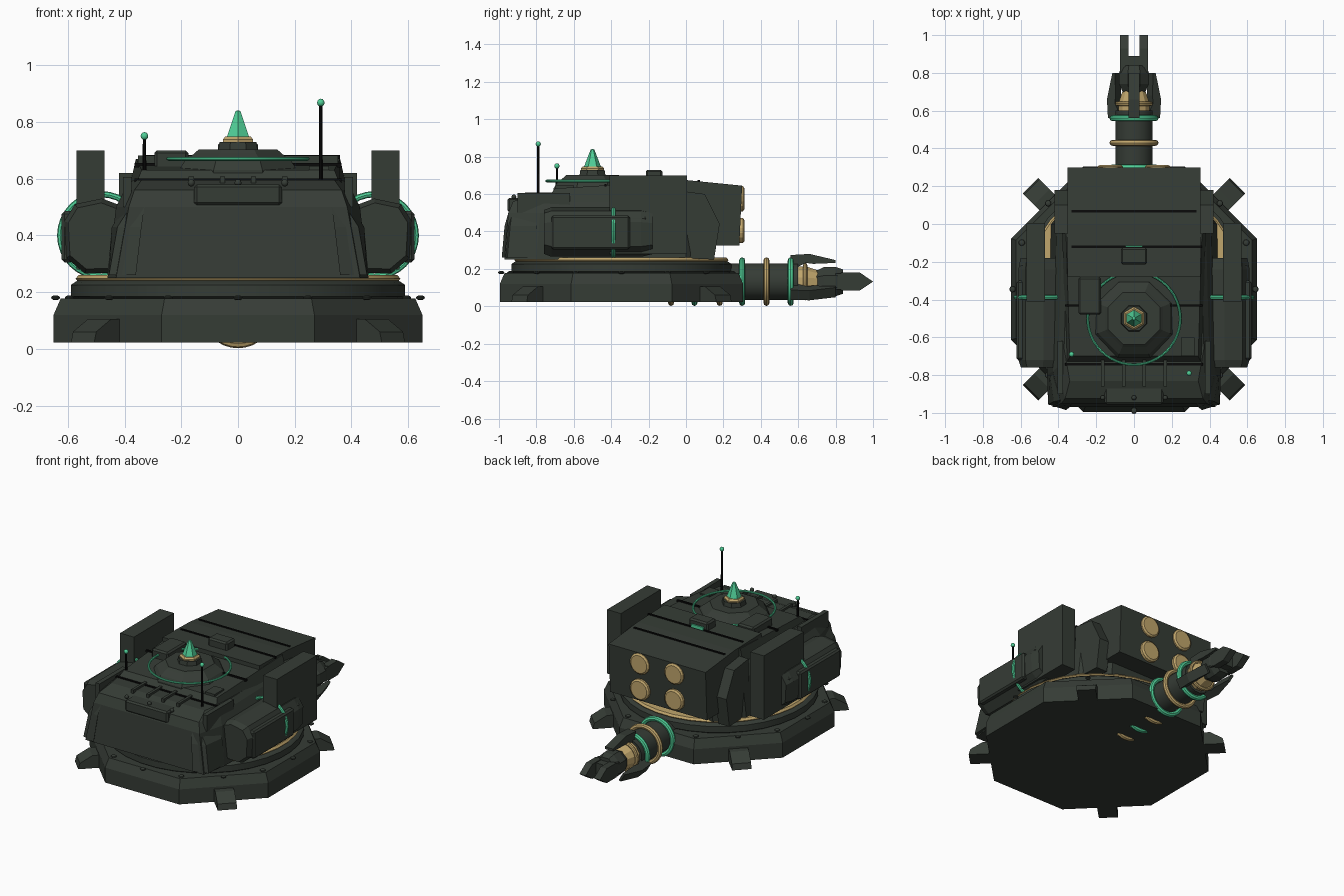
import bpy, bmesh, math
from mathutils import Matrix, Vector

if "Cube" in bpy.data.objects:
    bpy.data.objects.remove(bpy.data.objects["Cube"])

CY = -0.345          # centre of the base in y
BZ = 0.132           # barrel axis height


def material(name, rgb):
    m = bpy.data.materials.new(name)
    m.diffuse_color = (*rgb, 1)
    m.use_nodes = True
    m.node_tree.nodes["Principled BSDF"].inputs["Base Color"].default_value = m.diffuse_color
    return m


DARK = material("dark green grey", (0.036, 0.045, 0.036))
BLACK = material("black", (0.003, 0.003, 0.003))
GOLD = material("dull gold", (0.53, 0.38, 0.15))
GREEN = material("bright green", (0.08, 0.62, 0.31))
ALONG_Y = Matrix.Rotation(-math.pi / 2, 4, 'X')   # turns z axis to +y


def finish(name, bm, mat, matrix=None, smooth=False, bevel=0):
    if matrix is not None:
        bm.transform(matrix)
    bmesh.ops.recalc_face_normals(bm, faces=bm.faces)
    me = bpy.data.meshes.new(name)
    bm.to_mesh(me)
    bm.free()
    me.materials.append(mat)
    ob = bpy.data.objects.new(name, me)
    bpy.context.collection.objects.link(ob)
    if bevel:
        b = ob.modifiers.new("bevel", 'BEVEL')
        b.width, b.segments = bevel, 1
    if smooth:
        bpy.ops.object.select_all(action='DESELECT')
        ob.select_set(True)
        bpy.context.view_layer.objects.active = ob
        bpy.ops.object.shade_smooth_by_angle(angle=math.radians(35))
    return ob


def loft(name, rings, mat, **kw):
    """Join closed rings of equal length and cap both ends."""
    bm = bmesh.new()
    vs = [[bm.verts.new(p) for p in r] for r in rings]
    n = len(vs[0])
    for a, b in zip(vs, vs[1:]):
        for i in range(n):
            j = (i + 1) % n
            bm.faces.new((a[i], a[j], b[j], b[i]))
    bm.faces.new(vs[0][::-1])
    bm.faces.new(vs[-1])
    return finish(name, bm, mat, **kw)


def lathe(name, profile, n, loc, mat, axis=None, smooth=False, turn=0.5):
    """Spin (radius, height) pairs about z, or about y with axis=ALONG_Y."""
    rings = [[(r * math.cos(math.tau * (i + turn) / n), r * math.sin(math.tau * (i + turn) / n), h)
              for i in range(n)] for r, h in profile]
    return loft(name, rings, mat, smooth=smooth, matrix=Matrix.Translation(loc) @ (axis or Matrix()))


def box(name, lo, hi, mat=DARK, bevel=0, matrix=None):
    rings = [[(lo[0], lo[1], z), (hi[0], lo[1], z), (hi[0], hi[1], z), (lo[0], hi[1], z)]
             for z in (lo[2], hi[2])]
    return loft(name, rings, mat, bevel=bevel, matrix=matrix)


def mirror_box(name, lo, hi, mat=DARK, bevel=0):
    box(name + "_right", lo, hi, mat, bevel)
    box(name + "_left", (-hi[0], lo[1], lo[2]), (-lo[0], hi[1], hi[2]), mat, bevel)


def torus(name, R, r, loc, mat, axis=None, n=32):
    bm = bmesh.new()
    k = 8
    vs = [[bm.verts.new(((R + r * math.cos(math.tau * j / k)) * math.cos(math.tau * i / n),
                         (R + r * math.cos(math.tau * j / k)) * math.sin(math.tau * i / n),
                         r * math.sin(math.tau * j / k))) for j in range(k)] for i in range(n)]
    for i in range(n):
        for j in range(k):
            a, b = vs[i], vs[(i + 1) % n]
            bm.faces.new((a[j], b[j], b[(j + 1) % k], a[(j + 1) % k]))
    return finish(name, bm, mat, smooth=True, matrix=Matrix.Translation(loc) @ (axis or Matrix()))


def ball(name, r, loc, mat, flat=1.0):
    bm = bmesh.new()
    bmesh.ops.create_uvsphere(bm, u_segments=10, v_segments=6, radius=r)
    return finish(name, bm, mat, smooth=True,
                  matrix=Matrix.Translation(loc) @ Matrix.Diagonal((1, 1, flat, 1)))


# Octagonal base, turntable and gold collar
k8 = 1 / math.cos(math.pi / 8)
lathe("base", [(0.65 * k8, 0.022), (0.65 * k8, 0.12), (0.625 * k8, 0.178)], 8, (0, CY, 0), DARK)
lathe("turntable", [(0.57, 0.17), (0.592, 0.185), (0.592, 0.225), (0.57, 0.24)], 32, (0, CY, 0), DARK, smooth=True)
lathe("collar", [(0.565, 0.235), (0.575, 0.247), (0.565, 0.26)], 32, (0, CY, 0), GOLD, smooth=True)
for i in range(16):
    a = math.tau * i / 16
    ball("base_rivet", 0.017, (0.643 * math.cos(a), CY + 0.643 * math.sin(a), 0.18), DARK, 0.5)

# Diagonal wedge feet
for i in range(4):
    turn = Matrix.Translation((0, CY, 0)) @ Matrix.Rotation(math.pi / 4 + i * math.pi / 2, 4, 'Z')
    loft("foot", [[(x, y, z) for x, z in ((0.58, 0.022), (0.775, 0.022), (0.765, 0.06), (0.69, 0.105), (0.58, 0.105))]
                  for y in (-0.058, 0.058)], DARK, matrix=turn)

# Turret hull, each ring: height, front half width, front y, shoulder half width, rear y
hull = []
for z, xf, yf, xs, yb in ((0.25, 0.43, -0.97, 0.46, 0.15), (0.50, 0.385, -0.95, 0.43, 0.17),
                          (0.56, 0.365, -0.925, 0.40, 0.17), (0.595, 0.34, -0.83, 0.37, 0.12)):
    half = [(xf, yf), (xs, yf + 0.17), (xs - 0.02, 0.0), (0.30, yb)]
    hull.append([(x, y, z) for x, y in half] + [(-x, y, z) for x, y in half[::-1]])
loft("turret_hull", hull, DARK)

# Sloped cheek plates and front details
for s in (-1, 1):
    loft("cheek_plate", [[(s * 0.36, -0.985, 0.26), (s * 0.455, -0.955, 0.26), (s * 0.46, -0.80, 0.26)],
                         [(s * 0.34, -0.97, 0.43), (s * 0.425, -0.94, 0.43), (s * 0.445, -0.80, 0.43)],
                         [(s * 0.33, -0.95, 0.50), (s * 0.38, -0.93, 0.50), (s * 0.40, -0.80, 0.50)]], DARK)
mirror_box("hull_rail", (0.375, -0.90, 0.50), (0.405, -0.62, 0.605))
box("front_hatch", (-0.155, -0.955, 0.505), (0.155, -0.80, 0.58), bevel=0.01)
for x in (-0.165, -0.055, 0.055, 0.165):
    box("deck_rib", (x - 0.009, -0.86, 0.58), (x + 0.009, -0.72, 0.608))
for x in (-0.165, 0, 0.165):
    ball("hatch_bolt", 0.013, (x, -0.92, 0.585), DARK)

# Raised middle deck
loft("middle_deck", [[(-0.36, -0.74, 0.58), (0.36, -0.74, 0.58), (0.38, -0.05, 0.58), (-0.38, -0.05, 0.58)],
                     [(-0.34, -0.70, 0.63), (0.34, -0.70, 0.63), (0.36, -0.05, 0.67), (-0.36, -0.05, 0.67)]], DARK)
box("deck_seam", (-0.365, -0.748, 0.575), (0.365, -0.735, 0.60), BLACK)
box("middle_seam", (-0.365, -0.437, 0.64), (0.365, -0.425, 0.655), BLACK)

# Rear launcher with four tubes
loft("launcher", [[(x, y, z) for y, z in ((-0.28, 0.33), (0.285, 0.325), (0.30, 0.645), (0.0, 0.675), (-0.28, 0.682))]
                  for x in (-0.352, 0.352)], DARK)
box("launcher_seam", (-0.33, -0.127, 0.67), (0.36, -0.115, 0.684), BLACK)
box("launcher_seam", (-0.33, 0.062, 0.66), (0.33, 0.074, 0.674), BLACK)
box("launcher_lid", (-0.07, -0.215, 0.67), (0.07, -0.125, 0.73), bevel=0.01)
box("lid_light", (-0.045, -0.123, 0.68), (0.045, -0.114, 0.70), GREEN)
for x in (-0.125, 0.125):
    for z in (0.405, 0.575):
        lathe("tube_cap", [(0.069, 0), (0.069, 0.02), (0.058, 0.028)], 16, (x, 0.284, z), GOLD, ALONG_Y)

# Side pods with green hoop, outer plate and tall shoulder box
pod_outline = [(0.40, 0.27), (0.54, 0.265), (0.605, 0.32), (0.612, 0.45), (0.575, 0.51), (0.48, 0.53), (0.40, 0.50)]
for s in (-1, 1):
    loft("side_pod", [[(s * (0.50 + (x - 0.50) * k), y, 0.40 + (z - 0.40) * k) for x, z in pod_outline]
                      for y, k in ((-0.76, 0.88), (-0.72, 1), (-0.24, 1), (-0.18, 0.9))], DARK)
    torus("pod_hoop", 0.145, 0.011, (s * 0.482, -0.388, 0.40), GREEN, ALONG_Y)
mirror_box("pod_plate", (0.58, -0.72, 0.305), (0.622, -0.30, 0.485), bevel=0.01)
mirror_box("pod_end", (0.54, -0.30, 0.31), (0.60, -0.205, 0.485), bevel=0.015)
mirror_box("shoulder_box", (0.47, -0.41, 0.28), (0.57, 0.005, 0.70))
for s in (-1, 1):
    loft("rear_brace", [[(s * x, y, z) for y, z in ((-0.05, 0.26), (0.15, 0.25), (0.18, 0.44), (0.10, 0.60), (-0.05, 0.62))]
                        for x in (0.34, 0.42)], DARK)

# Cupola with ring and beacon
D = (0, -0.50, 0)
lathe("cupola", [(0.225, 0.58), (0.225, 0.63), (0.205, 0.66), (0.165, 0.69), (0.15, 0.703)], 8, D, DARK)
lathe("cupola_cap", [(0.075, 0.70), (0.07, 0.73)], 8, D, DARK)
torus("cupola_ring", 0.245, 0.007, (0, -0.50, 0.67), GREEN, n=48)
lathe("beacon_base", [(0.062, 0.70), (0.062, 0.738), (0.052, 0.748)], 6, D, GOLD)
lathe("beacon", [(0.045, 0.747), (0.010, 0.838), (0.003, 0.841)], 6, D, GREEN)
box("sight_box", (-0.295, -0.48, 0.60), (-0.175, -0.28, 0.70), bevel=0.01)
box("sensor_block", (0.25, -0.70, 0.60), (0.32, -0.60, 0.645))

# Antennas
for x, y, top in ((-0.33, -0.69, 0.75), (0.292, -0.79, 0.868)):
    lathe("antenna_rod", [(0.008, 0.58), (0.006, top)], 8, (x, y, 0), BLACK)
    ball("antenna_tip", 0.014, (x, y, top), GREEN)

# Barrel and its rings, some of which break through the base floor
lathe("barrel", [(0.1, 0), (0.1, 0.75)], 16, (0, -0.15, BZ), DARK, ALONG_Y, smooth=True)
for y, mat in ((-0.08, GOLD), (0.045, GREEN), (0.18, GOLD), (0.30, GREEN), (0.43, GOLD), (0.56, GREEN)):
    torus("barrel_ring", 0.114, 0.016, (0, y, BZ), mat, ALONG_Y)

# Muzzle: gold core, three fins and a forked tip
lathe("muzzle_core", [(0.085, 0), (0.085, 0.04), (0.04, 0.17)], 12, (0, 0.60, BZ), GOLD, ALONG_Y)
torus("core_ring", 0.088, 0.012, (0, 0.637, BZ), GOLD, ALONG_Y)
fin = [(0.56, 0.06), (0.56, 0.142), (0.66, 0.148), (0.80, 0.115), (0.80, 0.10), (0.68, 0.095), (0.64, 0.10)]
for i in range(3):
    loft("muzzle_fin", [[(x, y, r) for y, r in fin] for x in (-0.03, 0.03)], DARK,
         matrix=Matrix.Translation((0, 0, BZ)) @ Matrix.Rotation(i * math.tau / 3, 4, 'Y'))
lathe("muzzle_block", [(0.06, 0), (0.085, 0.05), (0.085, 0.11), (0.07, 0.15)], 8, (0, 0.69, BZ), DARK, ALONG_Y)
box("muzzle_bridge", (-0.075, 0.80, 0.09), (0.075, 0.89, 0.175))
for s in (-1, 1):
    loft("fork_prong", [[(s * x, y, z) for y, z in ((0.83, 0.085), (0.93, 0.085), (1.0, 0.132), (0.93, 0.18), (0.83, 0.18))]
                        for x in (0.03, 0.075)], DARK)
